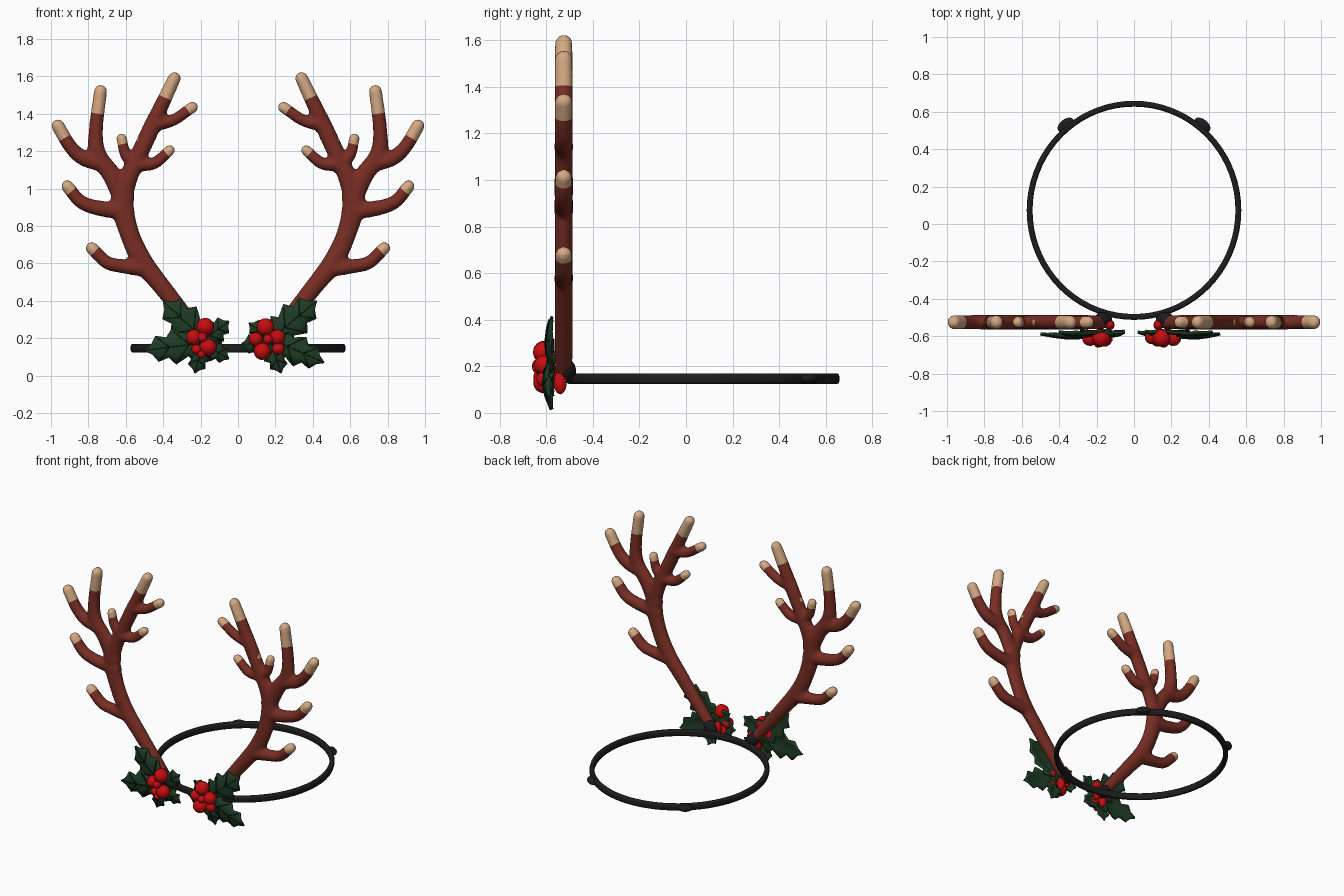
import bpy, bmesh, math
from mathutils import Vector, Matrix

cube = bpy.data.objects.get("Cube")
if cube:
    bpy.data.objects.remove(cube, do_unlink=True)


def material(name, rgb):
    m = bpy.data.materials.new(name)
    m.use_nodes = True
    m.diffuse_color = (*rgb, 1)
    bsdf = next(n for n in m.node_tree.nodes if n.type == 'BSDF_PRINCIPLED')
    bsdf.inputs["Base Color"].default_value = (*rgb, 1)
    bsdf.inputs["Roughness"].default_value = 0.7
    return m


BROWN = material("antler brown", (0.19, 0.027, 0.018))
TAN = material("tip tan", (0.66, 0.40, 0.23))
BLACK = material("band black", (0.012, 0.012, 0.013))
GREEN = material("leaf green", (0.013, 0.045, 0.018))
VEIN = material("vein dark green", (0.004, 0.014, 0.006))
RED = material("berry red", (0.58, 0.004, 0.005))


def add_object(name, bm, mats, angle=40):
    mesh = bpy.data.meshes.new(name)
    bm.to_mesh(mesh)
    bm.free()
    for m in mats:
        mesh.materials.append(m)
    obj = bpy.data.objects.new(name, mesh)
    bpy.context.collection.objects.link(obj)
    bpy.ops.object.select_all(action='DESELECT')
    obj.select_set(True)
    bpy.context.view_layer.objects.active = obj
    bpy.ops.object.shade_smooth_by_angle(angle=math.radians(angle))
    return obj


def add_ball(bm, centre, size, turn=None, detail=3):
    mat = Matrix.Translation(centre) @ (turn or Matrix()) @ Matrix.Diagonal((*size, 1))
    bmesh.ops.create_icosphere(bm, subdivisions=detail, radius=1, matrix=mat)


# Antlers: each branch is (x, z, radius) points and the length of its pale tip
ANTLER_Y, HALF_DEPTH = -0.525, 0.041
BRANCHES = [
    ([(.16, .17, .034), (.29, .33, .044), (.41, .48, .05), (.51, .61, .056),
      (.58, .76, .055), (.62, .93, .064), (.59, 1.05, .054), (.53, 1.18, .048),
      (.47, 1.31, .048), (.42, 1.42, .042), (.34, 1.59, .036)], .115),
    ([(.46, 1.34, .04), (.35, 1.365, .033), (.243, 1.435, .032)], .03),
    ([(.55, 1.13, .04), (.45, 1.135, .034), (.365, 1.205, .03)], .025),
    ([(.54, 1.13, .04), (.60, 1.18, .032), (.622, 1.268, .03)], .03),
    ([(.61, .95, .06), (.68, 1.08, .052), (.75, 1.18, .05), (.76, 1.31, .04),
      (.735, 1.52, .037)], .12),
    ([(.72, 1.13, .045), (.83, 1.165, .043), (.90, 1.23, .038), (.963, 1.336, .037)], .075),
    ([(.60, .88, .05), (.74, .895, .043), (.84, .93, .038), (.912, 1.013, .035)], .035),
    ([(.48, .57, .048), (.61, .585, .04), (.70, .605, .037), (.782, .682, .035)], .025),
]


def smooth_path(points, step=0.014):
    pts = [Vector(p) for p in points]
    pts = [2 * pts[0] - pts[1]] + pts + [2 * pts[-1] - pts[-2]]
    for a, b, c, d in zip(pts, pts[1:], pts[2:], pts[3:]):
        n = max(2, int((c - b).length / step))
        for i in range(n):
            t = i / n
            yield 0.5 * (2 * b + (c - a) * t + (2 * a - 5 * b + 4 * c - d) * t ** 2
                         + (3 * b - a - 3 * c + d) * t ** 3)
    yield pts[-2]


bm = bmesh.new()
for points, _ in BRANCHES:
    for x, z, r in smooth_path(points):
        add_ball(bm, (x, ANTLER_Y, z), (r, min(r * 1.08, HALF_DEPTH), r), detail=2)
antler = add_object("left_antler", bm, [BROWN, TAN])
remesh = antler.modifiers.new("fuse", 'REMESH')
remesh.mode = 'VOXEL'
remesh.voxel_size = 0.011
soften = antler.modifiers.new("soften", 'SMOOTH')
soften.factor, soften.iterations = 0.5, 5
fused = antler.evaluated_get(bpy.context.evaluated_depsgraph_get())
bm = bmesh.new()
bm.from_mesh(fused.to_mesh())
fused.to_mesh_clear()
bpy.data.objects.remove(antler, do_unlink=True)

# Cut a clean ring at every tip and colour the end
for f in bm.faces:
    f.material_index = 0
for points, length in BRANCHES:
    (x0, z0, _), (x1, z1, _) = points[-2:]
    end = Vector((x1, ANTLER_Y, z1))
    aim = Vector((x1 - x0, 0, z1 - z0)).normalized()
    cut, reach = end - aim * length, length + 0.06

    def near():
        return [f for f in bm.faces if (f.calc_center_median() - end).length < reach]

    faces = near()
    geom = list({e for f in faces for e in f.edges} | {v for f in faces for v in f.verts}) + faces
    bmesh.ops.bisect_plane(bm, geom=geom, plane_co=cut, plane_no=aim)
    for f in near():
        if (f.calc_center_median() - cut).dot(aim) > 0:
            f.material_index = 1
other = bm.copy()
bmesh.ops.scale(other, vec=(-1, 1, 1), verts=other.verts)
bmesh.ops.reverse_faces(other, faces=other.faces)
add_object("left_antler", bm, [BROWN, TAN], 60)
add_object("right_antler", other, [BROWN, TAN], 60)

# Head band: rounded strip swept around a near circle
BAND_C, BAND_Z = Vector((0, 0.073, 0.147)), 0.147
bm = bmesh.new()
rings = []
for i in range(72):
    a = math.tau * i / 72
    ring = []
    for k in range(12):
        b = math.tau * (k + 0.5) / 12
        out = 0.016 * math.copysign(abs(math.cos(b)) ** 0.6, math.cos(b))
        up = 0.023 * math.copysign(abs(math.sin(b)) ** 0.6, math.sin(b))
        ring.append(bm.verts.new(BAND_C + Vector(((0.558 + out) * math.cos(a),
                                                  (0.57 + out) * math.sin(a), up))))
    rings.append(ring)
for r, s in zip(rings, rings[1:] + rings[:1]):
    for k in range(12):
        j = (k + 1) % 12
        bm.faces.new((r[k], s[k], s[j], r[j]))
bmesh.ops.recalc_face_normals(bm, faces=bm.faces)
add_object("head_band", bm, [BLACK])

for side, sign in (("left", 1), ("right", -1)):
    # Rear band knob
    bm = bmesh.new()
    add_ball(bm, (sign * 0.365, 0.53, BAND_Z), (0.05, 0.03, 0.023),
             Matrix.Rotation(-sign * math.radians(38), 4, 'Z'))
    add_object(side + "_band_knob", bm, [BLACK])
    # Socket holding the antler on the band
    bm = bmesh.new()
    add_ball(bm, (sign * 0.165, -0.512, 0.18), (0.042, 0.04, 0.056),
             Matrix.Rotation(sign * math.radians(40), 4, 'Y'))
    add_object(side + "_antler_socket", bm, [BLACK])

# Holly leaves: (position along, half width) outline with spikes
OUTLINE = [(0, .12), (.1, .45), (.22, .95), (.32, .62), (.5, 1.0), (.62, .56),
           (.77, .72), (.87, .28), (1, .01)]


def add_leaf(name, base, tip, width, y):
    base, tip = Vector((base[0], 0, base[1])), Vector((tip[0], 0, tip[1]))
    along = tip - base
    across = Vector((along.z, 0, -along.x)).normalized()

    def point(s, u, half, lift=0):
        dome = y - 0.022 * math.sin(math.pi * s) + 0.02 * u * u * half - lift
        # spikes lean toward the tip
        lean = 0.05 * abs(u) * half
        return base + along * min(1, s + lean) + across * (u * half * width) + Vector((0, dome, 0))

    bm = bmesh.new()
    rows = [[bm.verts.new(point(s, u, h)) for u in (-1, -.5, 0, .5, 1)] for s, h in OUTLINE]
    for r, q in zip(rows, rows[1:]):
        for k in range(4):
            bm.faces.new((r[k], r[k + 1], q[k + 1], q[k]))
    # Veins: a midrib and strips out to the spikes
    lines = [[(s, 0, h) for s, h in OUTLINE]]
    for start, (s, h) in ((.1, OUTLINE[2]), (.32, OUTLINE[4]), (.62, OUTLINE[6])):
        for u in (-1, 1):
            lines.append([(start + (s - start) * t, u * t, h) for t in (0, .42, .85)])
    for line in lines:
        pts = [point(*p, lift=0.005) for p in line]
        d = (pts[-1] - pts[0]).normalized()
        off = Vector((d.z, 0, -d.x)) * 0.0028
        strip = [(bm.verts.new(p - off), bm.verts.new(p + off)) for p in pts]
        for (a, b), (c, e) in zip(strip, strip[1:]):
            bm.faces.new((a, b, e, c)).material_index = 1
    for f in bm.faces:
        f.normal_update()
        if f.normal.y > 0:
            f.normal_flip()
    leaf = add_object(name, bm, [GREEN, VEIN], 50)
    solid = leaf.modifiers.new("thickness", 'SOLIDIFY')
    solid.thickness, solid.offset = 0.012, 0


LEAVES = {
    "left": [((.17, .19), (.42, .40), .10, -.575), ((.17, .20), (.46, .07), .085, -.585),
             ((.22, .17), (.02, .17), .07, -.575), ((.20, .18), (.06, .28), .06, -.57),
             ((.17, .20), (.23, .015), .065, -.575)],
    "right": [((-.16, .17), (-.40, .40), .10, -.575), ((-.15, .18), (-.50, .135), .095, -.585),
              ((-.20, .18), (-.05, .29), .07, -.575), ((-.20, .18), (-.05, .09), .06, -.57),
              ((-.18, .20), (-.23, .015), .065, -.575)],
}
for side, leaves in LEAVES.items():
    for i, spec in enumerate(leaves, 1):
        add_leaf(f"{side}_leaf_{i}", *spec)

# Berries: (x, z, radius, y), with a hanging pair behind the leaves
BERRIES = {
    "left": [(.147, .26, .047, -.61), (.13, .13, .046, -.61), (.21, .205, .042, -.61),
             (.095, .195, .037, -.605), (.215, .145, .033, -.61), (.16, .195, .026, -.635)],
    "right": [(-.175, .262, .047, -.61), (-.16, .152, .046, -.61), (-.235, .205, .042, -.61),
              (-.222, .14, .026, -.615), (-.19, .205, .026, -.635), (-.195, .115, .022, -.62)],
}
for side, berries in BERRIES.items():
    bm = bmesh.new()
    for x, z, r, y in berries:
        add_ball(bm, (x, y, z), (r, r, r))
    sign = 1 if side == "left" else -1
    for x, z in ((.18, .13), (.13, .17)):
        add_ball(bm, (sign * x, -.54, z), (.026, .028, .05))
    add_object(side + "_berries", bm, [RED])
